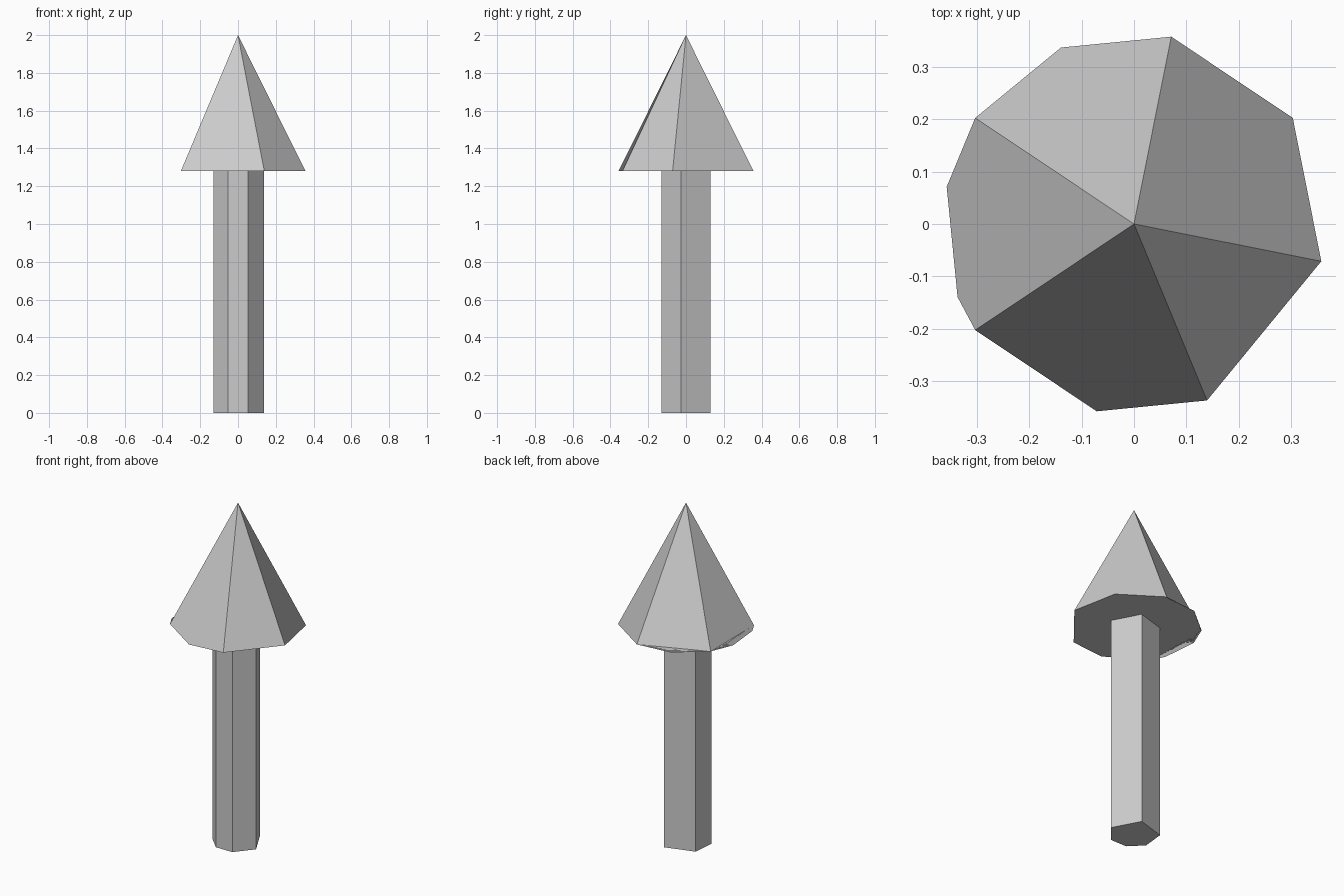
import bpy, bmesh
from math import cos, sin, pi

if "Cube" in bpy.data.objects:
    bpy.data.objects.remove(bpy.data.objects["Cube"])

STEP = pi / 16      # both parts keep a few corners of a 32-sided round
NECK = 1.28


def ring(bm, radius, z, steps):
    """Corner vertices keyed by their step number around the circle."""
    return {s: bm.verts.new((radius * cos(s * STEP), radius * sin(s * STEP), z))
            for s in steps}


def finish(name, bm):
    bm.normal_update()
    mesh = bpy.data.meshes.new(name)
    bm.to_mesh(mesh)
    bm.free()
    obj = bpy.data.objects.new(name, mesh)
    bpy.context.collection.objects.link(obj)


# Pointed head: irregular ten-cornered base, five large facets
bm = bmesh.new()
rim = ring(bm, 0.364, NECK, [-13, -9, -6, -1, 3, 7, 10, 13, 15, 18])
tip = bm.verts.new((0, 0, 2))
for run in ([-13, -9, -6], [-6, -1], [-1, 3, 7], [13, 15, 18, -13]):
    bm.faces.new([tip] + [rim[s] for s in run])
# back left facet is cut straight across, leaving a thin flat lip
bm.faces.new([rim[7], rim[10], rim[13], tip])
bm.faces.new(list(reversed(rim.values())))
finish("arrow_head", bm)

# Shaft: six uneven sides, with one extra corner at the neck
bm = bmesh.new()
corners = [-14, -10, -6, -1, 6, 13]
low = ring(bm, 0.14, 0, corners)
high = ring(bm, 0.14, NECK, corners + [16])
for a, b in zip(corners, corners[1:]):
    bm.faces.new([low[a], low[b], high[b], high[a]])
bm.faces.new([high[16], high[13], low[13], low[-14], high[-14]])
bm.faces.new(list(reversed(low.values())))
finish("arrow_shaft", bm)
